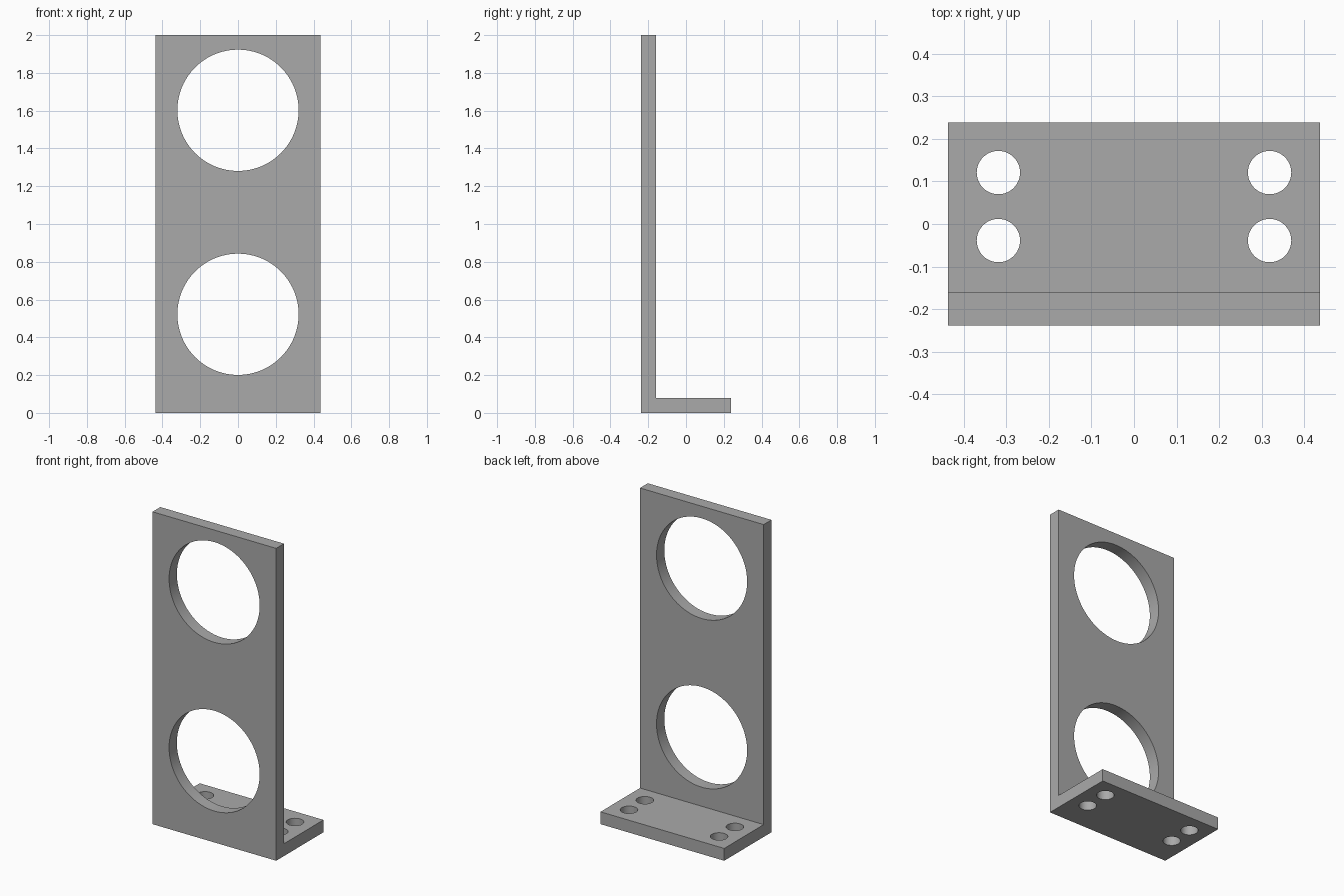
import bpy, bmesh
from math import pi, radians

cube = bpy.data.objects.get("Cube")
if cube:
    bpy.data.objects.remove(cube, do_unlink=True)

HALF_W, FRONT, BACK, HEIGHT, THICK = 0.438, -0.239, 0.239, 2.0, 0.079

grey = bpy.data.materials.new("plain grey")
grey.use_nodes = True
colour = (0.4, 0.4, 0.4, 1)
grey.diffuse_color = colour
grey.node_tree.nodes["Principled BSDF"].inputs["Base Color"].default_value = colour

# L-shaped profile extruded across the width
profile = [(FRONT, 0), (BACK, 0), (BACK, THICK), (FRONT + THICK, THICK),
           (FRONT + THICK, HEIGHT), (FRONT, HEIGHT)]
bm = bmesh.new()
face = bm.faces.new([bm.verts.new((-HALF_W, y, z)) for y, z in profile])
side = bmesh.ops.extrude_face_region(bm, geom=[face])["geom"]
bmesh.ops.translate(bm, vec=(2 * HALF_W, 0, 0),
                    verts=[v for v in side if isinstance(v, bmesh.types.BMVert)])
bmesh.ops.recalc_face_normals(bm, faces=bm.faces)
mesh = bpy.data.meshes.new("angle_bracket")
bm.to_mesh(mesh)
bm.free()
mesh.materials.append(grey)
bracket = bpy.data.objects.new("angle_bracket", mesh)
bpy.context.collection.objects.link(bracket)


def drill(name, location, radius, tilt=0, sides=96):
    """Cut a round through-hole in the bracket."""
    bpy.ops.mesh.primitive_cylinder_add(vertices=sides, radius=radius, depth=3 * THICK,
                                        location=location, rotation=(tilt, 0, 0))
    cutter = bpy.context.object
    cutter.name = name
    cutter.hide_render = True
    cutter.data.materials.append(grey)
    cut = bracket.modifiers.new(name, "BOOLEAN")
    cut.operation, cut.solver, cut.object = "DIFFERENCE", "EXACT", cutter
    bpy.context.view_layer.objects.active = bracket
    bpy.ops.object.modifier_apply(modifier=cut.name)
    bpy.data.objects.remove(cutter, do_unlink=True)


# Two large openings in the upright plate
for z in (0.522, 1.602):
    drill("large_opening", (0, FRONT + THICK / 2, z), 0.321, tilt=pi / 2)

# Four screw holes in the foot
for x in (-0.319, 0.319):
    for y in (-0.039, 0.121):
        drill("screw_hole", (x, y, THICK / 2), 0.051, sides=48)

# Smooth hole walls with crisp edges
bpy.ops.object.select_all(action="DESELECT")
bracket.select_set(True)
bpy.context.view_layer.objects.active = bracket
bpy.ops.object.shade_smooth_by_angle(angle=radians(30))
